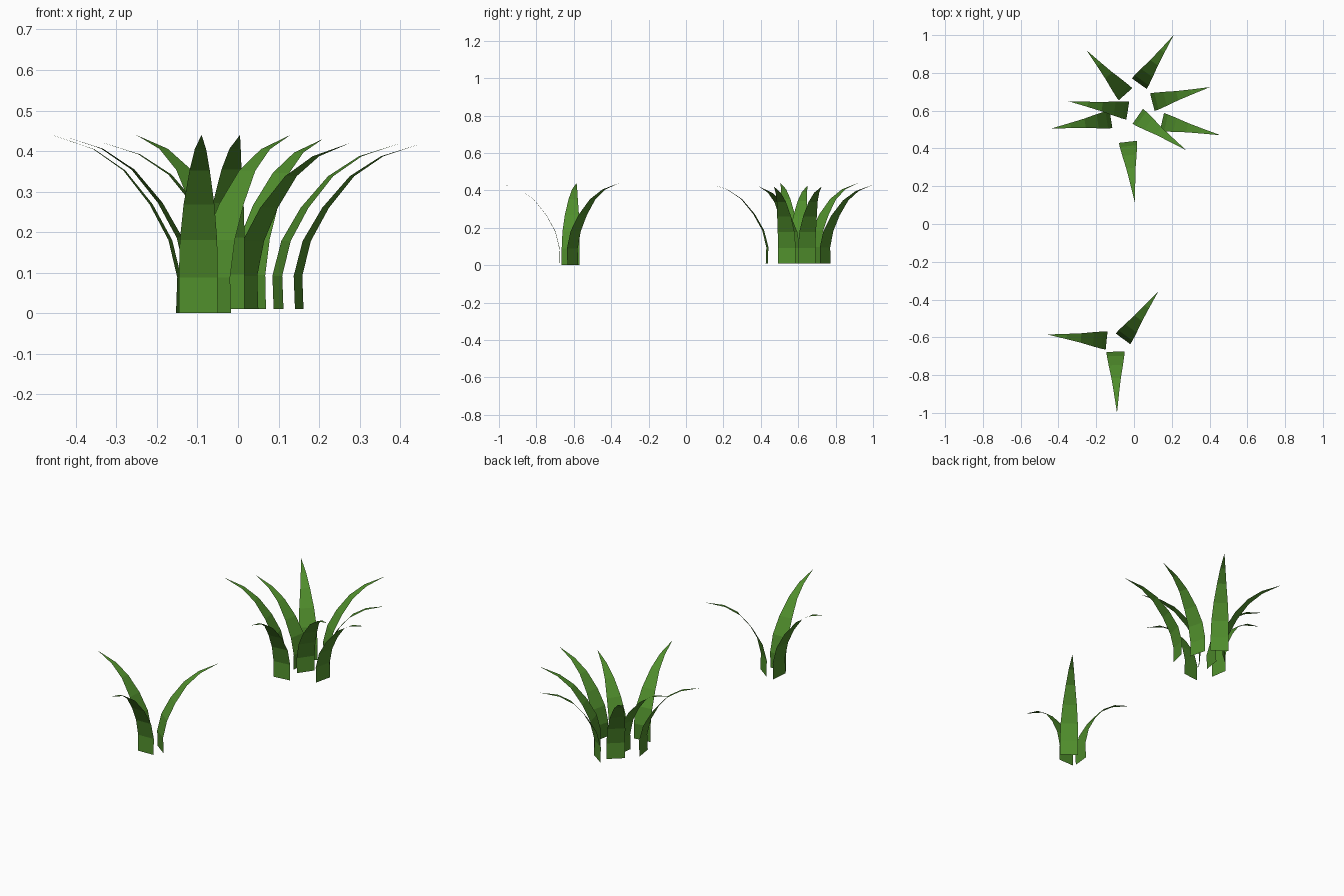
import bpy, bmesh
from mathutils import Vector

if "Cube" in bpy.data.objects:
    bpy.data.objects.remove(bpy.data.objects["Cube"])

green = bpy.data.materials.new("grass_green")
green.diffuse_color = (0.08, 0.27, 0.025, 1)
green.use_nodes = True
green.node_tree.nodes["Principled BSDF"].inputs["Base Color"].default_value = green.diffuse_color

# Blade side profile: (fraction of reach, fraction of height, half width)
ROWS = [(0.01, 0.0, 0.048), (0.0, 0.20, 0.048), (0.07, 0.41, 0.046),
        (0.22, 0.61, 0.038), (0.43, 0.80, 0.025), (0.67, 0.92, 0.014)]


def blade(bm, base, tip, z0, z1):
    """One thin flat blade that arches outward to a point."""
    base, tip = Vector((*base, 0)), Vector((*tip, 0))
    out = tip - base
    side = Vector((-out.y, out.x, 0)).normalized()
    rows = []
    for r, h, w in ROWS:
        mid = base + out * r + Vector((0, 0, z0 + h * (z1 - z0)))
        rows.append([bm.verts.new(mid + side * (w * s)) for s in (-1, 1)])
    for low, high in zip(rows, rows[1:]):
        bm.faces.new((low[0], low[1], high[1], high[0]))
    bm.faces.new((*rows[-1], bm.verts.new(tip + Vector((0, 0, z1)))))


def tuft(name, z0, blades):
    bm = bmesh.new()
    for bx, by, tx, ty, z1 in blades:
        blade(bm, (bx, by), (tx, ty), z0, z1)
    mesh = bpy.data.meshes.new(name)
    bm.to_mesh(mesh)
    bm.free()
    mesh.materials.append(green)
    bpy.context.collection.objects.link(bpy.data.objects.new(name, mesh))


# Small tuft at the front: base x, y, tip x, y, tip height
tuft("small_grass_tuft", 0.0, [
    (-0.098, -0.676, -0.09, -1.0, 0.44),
    (-0.145, -0.617, -0.46, -0.585, 0.44),
    (-0.058, -0.608, 0.13, -0.355, 0.44)])

# Large tuft at the back
tuft("large_grass_tuft", 0.01, [
    (-0.032, 0.435, 0.005, 0.113, 0.44),
    (0.02, 0.57, 0.277, 0.39, 0.42),
    (0.148, 0.54, 0.458, 0.47, 0.42),
    (0.097, 0.645, 0.403, 0.725, 0.42),
    (0.028, 0.743, 0.21, 1.0, 0.43),
    (-0.045, 0.687, -0.252, 0.92, 0.44),
    (-0.033, 0.60, -0.347, 0.65, 0.425),
    (-0.122, 0.555, -0.44, 0.505, 0.44)])
